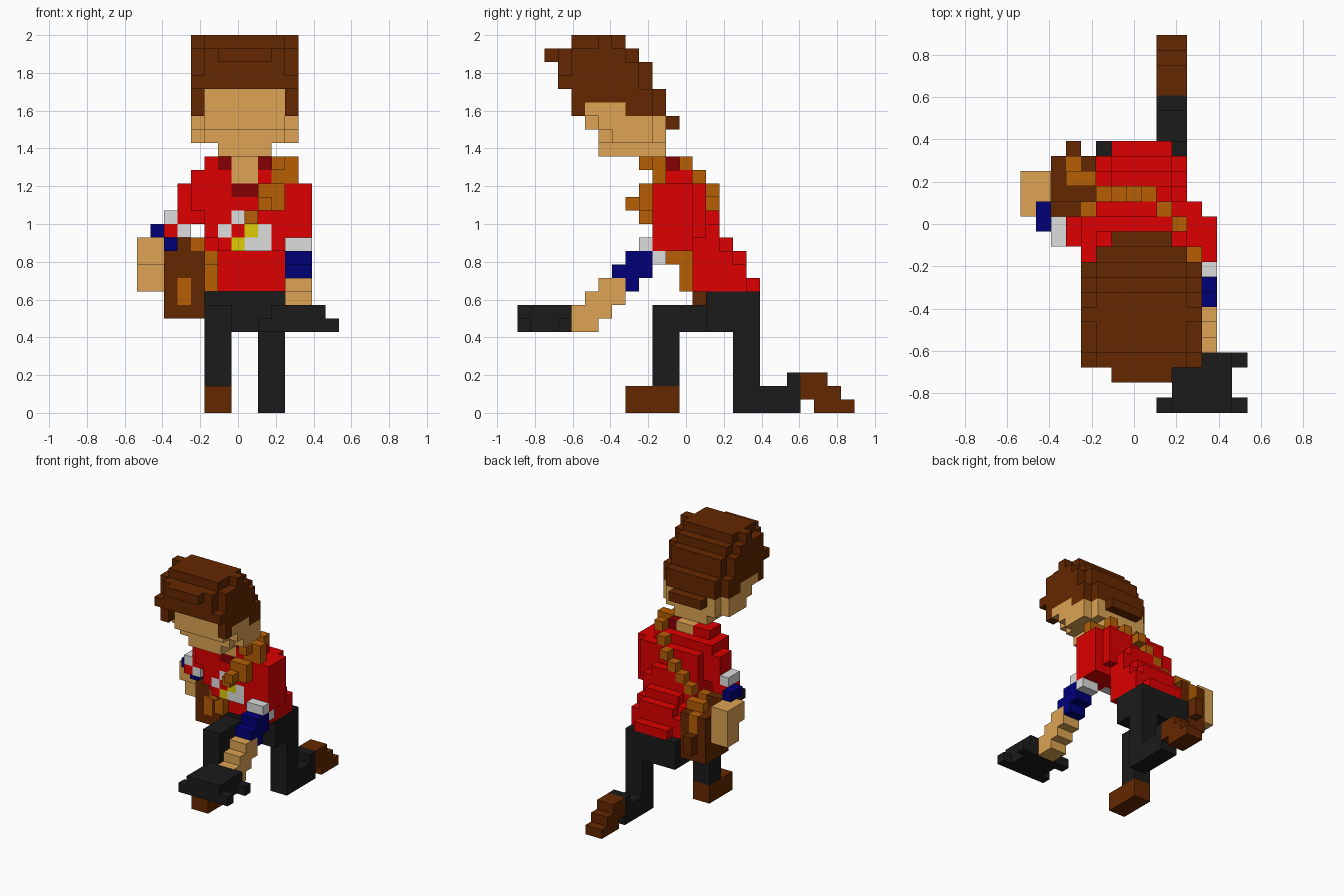
import bpy
import bmesh

cube = bpy.data.objects.get("Cube")
if cube:
    bpy.data.objects.remove(cube, do_unlink=True)

UNIT = 2 / 28                     # edge of one block
ORIGIN = (-7.5, -12.5, 0)         # centres the block grid
MIDDLE = 8                        # grid line through the middle of the head


def linear(value):
    value /= 255
    return value / 12.92 if value < 0.04 else ((value + 0.055) / 1.055) ** 2.4


def make_material(name, *rgb):
    colour = [linear(c) for c in rgb] + [1]
    mat = bpy.data.materials.new(name)
    mat.use_nodes = True
    mat.diffuse_color = colour
    shader = mat.node_tree.nodes["Principled BSDF"]
    shader.inputs["Base Color"].default_value = colour
    shader.inputs["Roughness"].default_value = 0.9
    return mat


red = make_material("red cloth", 221, 0, 0)
maroon = make_material("dark red cloth", 134, 0, 4)
skin = make_material("skin", 221, 164, 84)
brown = make_material("dark brown", 100, 39, 0)
tan = make_material("strap leather", 183, 95, 5)
black = make_material("black cloth", 27, 27, 28)
white = make_material("pale grey cloth", 221, 221, 221)
blue = make_material("navy cloth", 0, 0, 119)
gold = make_material("yellow metal", 221, 204, 5)

cells = {}                        # block position -> part name
part_material = {}


def span(value):
    return range(*value) if isinstance(value, tuple) else [value]


def fill(part, material, x, y, z):
    """Fill a range of blocks; later parts replace earlier ones."""
    part_material[part] = material
    for i in span(x):
        for j in span(y):
            for k in span(z):
                cells[i, j, k] = part


def centred(part, material, half_width, y, z):
    fill(part, material, (MIDDLE - half_width, MIDDLE + half_width), y, z)


# Front leg with its shoe
fill("right_thigh", black, x=(5, 7), y=(10, 18), z=(6, 8))
fill("right_shin", black, x=(5, 7), y=(10, 12), z=(2, 8))
fill("right_shoe", brown, x=(5, 7), y=(8, 12), z=(0, 2))

# Kneeling leg with a shoe that steps down to the toe
fill("left_thigh", black, x=(9, 11), y=(16, 18), z=(0, 9))
fill("left_shin", black, x=(9, 11), y=(16, 21), z=(0, 2))
fill("left_shin", black, x=(9, 11), y=20, z=2)
fill("left_shoe", brown, x=(9, 11), y=21, z=(1, 3))
for step in range(3):
    fill("left_shoe", brown, x=(9, 11), y=22 + step, z=(0, 3 - step))

# Hips
fill("hips", black, x=(5, 11), y=(14, 18), z=(6, 9))

# Leaning shirt, one layer after another, rounded at the back
centred("shirt", red, 2, y=17, z=9)
centred("shirt", red, 3, y=(13, 17), z=(9, 11))
centred("shirt", red, 3, y=(13, 16), z=11)
centred("shirt", red, 2, y=16, z=11)
centred("shirt", red, 3, y=(11, 15), z=12)
centred("shirt", red, 2, y=15, z=12)
fill("shirt", red, x=(6, 11), y=10, z=12)
centred("shirt", red, 3, y=(10, 14), z=(13, 17))
centred("shirt", red, 3, y=14, z=13)
centred("shirt", red, 2, y=14, z=14)
fill("shirt", red, x=(4, 11), y=(10, 13), z=17)
fill("shirt", red, x=(5, 10), y=(10, 12), z=18)

# Collar and neck
fill("collar", maroon, x=6, y=10, z=18)
fill("collar", maroon, x=9, y=(10, 12), z=18)
fill("collar", maroon, x=(7, 9), y=10, z=16)
fill("neck", skin, x=(7, 9), y=(10, 12), z=(17, 19))

# Shirt print and buckle
fill("shirt_print", white, x=7, y=10, z=14)
fill("shirt_print", white, x=6, y=10, z=13)
fill("shirt_print", white, x=9, y=10, z=13)
fill("shirt_print", white, x=(8, 10), y=10, z=12)
fill("buckle", gold, x=8, y=10, z=13)
fill("buckle", gold, x=7, y=10, z=12)

# Left arm reaching forward and down
fill("left_sleeve", red, x=11, y=(10, 14), z=(13, 17))
fill("left_sleeve", red, x=12, y=(10, 13), z=(13, 17))
fill("left_sleeve", red, x=(11, 13), y=(10, 13), z=12)
fill("left_cuff", white, x=(11, 13), y=9, z=12)
fill("left_cuff", white, x=(11, 13), y=10, z=11)
fill("left_band", blue, x=(11, 13), y=(8, 10), z=11)
fill("left_band", blue, x=(11, 13), y=(7, 10), z=10)
fill("left_band", blue, x=(11, 13), y=8, z=9)
fill("left_hand", skin, x=(11, 13), y=(6, 8), z=9)
fill("left_hand", skin, x=(11, 13), y=(5, 8), z=8)
fill("left_hand", skin, x=(11, 13), y=(4, 7), z=7)
fill("left_hand", skin, x=(11, 13), y=(4, 6), z=6)

# Right arm bent back to the hip
fill("right_sleeve", red, x=(3, 5), y=(11, 13), z=(14, 17))
fill("right_sleeve", red, x=4, y=10, z=(15, 17))
fill("right_sleeve", red, x=(2, 4), y=(11, 13), z=13)
fill("right_cuff", white, x=2, y=(11, 13), z=14)
fill("right_cuff", white, x=3, y=11, z=13)
fill("right_band", blue, x=1, y=(12, 14), z=13)
fill("right_band", blue, x=2, y=12, z=12)
fill("right_hand", skin, x=(0, 2), y=(13, 16), z=(11, 13))
fill("right_hand", skin, x=(0, 2), y=(14, 16), z=(9, 11))

# Holster at the right hip
fill("holster", brown, x=(2, 5), y=(13, 17), z=(7, 12))
fill("holster", brown, x=(2, 4), y=13, z=12)
fill("holster", brown, x=3, y=17, z=(8, 10))
fill("holster_trim", tan, x=3, y=13, z=(8, 10))
fill("holster_trim", tan, x=3, y=(15, 17), z=(10, 12))
fill("holster_trim", tan, x=3, y=15, z=12)
fill("holster_trim", tan, x=4, y=15, z=12)

# Strap: down the chest, over the shoulder and across the back
fill("strap", tan, x=10, y=9, z=18)
fill("strap", tan, x=(10, 12), y=10, z=(17, 19))
fill("strap", tan, x=(9, 11), y=9, z=(15, 17))
fill("strap", tan, x=9, y=8, z=15)
fill("strap", tan, x=8, y=9, z=14)
fill("strap", tan, x=5, y=(11, 13), z=11)
fill("strap", tan, x=5, y=12, z=(9, 11))
fill("strap", tan, x=4, y=13, z=12)
fill("strap", tan, x=10, y=12, z=18)
fill("strap", tan, x=9, y=13, z=17)
fill("strap", tan, x=8, y=14, z=16)
fill("strap", tan, x=7, y=14, z=15)
fill("strap", tan, x=6, y=14, z=14)
fill("strap", tan, x=5, y=14, z=13)

# Head
centred("head", skin, 2, y=(6, 11), z=19)
centred("head", skin, 3, y=(6, 11), z=20)
centred("head", skin, 4, y=(7, 10), z=20)
centred("head", skin, 3, y=(5, 11), z=(21, 24))
centred("head", skin, 4, y=(6, 10), z=21)
centred("head", skin, 4, y=(5, 8), z=22)

# Hair: (front, wide from, back, level) layers with rounded corners
for front, wide, back, level in ((8, 8, 11, 22), (5, 5, 11, 23), (3, 3, 10, 24),
                                 (3, 4, 10, 25), (3, 4, 9, 26), (4, 6, 8, 27)):
    centred("hair", brown, 3, y=(front, back), z=level)
    centred("hair", brown, 4, y=(wide, back - 1), z=level)
centred("head", skin, 3, y=5, z=23)
centred("hair", brown, 2, y=2, z=26)
centred("hair", brown, 2, y=11, z=21)
for side in (4, 11):
    fill("hair", brown, x=side, y=4, z=(22, 24))

# Three-cornered hat held low in the left hand
fill("hat", black, x=(10, 14), y=(0, 4), z=(6, 8))
for edge in (0, 3):
    fill("hat", black, x=(9, 15), y=edge, z=6)


# Turn each part into a mesh of its outer block faces
def build_part(name):
    bm = bmesh.new()
    corners = {}

    def corner(point):
        if point not in corners:
            corners[point] = bm.verts.new([(p + o) * UNIT for p, o in zip(point, ORIGIN)])
        return corners[point]

    for cell in [c for c, part in cells.items() if part == name]:
        for axis in range(3):
            u, v = (axis + 1) % 3, (axis + 2) % 3
            for side in (0, 1):
                neighbour = list(cell)
                neighbour[axis] += 2 * side - 1
                if tuple(neighbour) in cells:
                    continue
                loop = []
                for a, b in ((0, 0), (1, 0), (1, 1), (0, 1)):
                    point = list(cell)
                    point[axis] += side
                    point[u] += a
                    point[v] += b
                    loop.append(corner(tuple(point)))
                bm.faces.new(loop if side else loop[::-1])
    mesh = bpy.data.meshes.new(name)
    bm.to_mesh(mesh)
    bm.free()
    mesh.materials.append(part_material[name])
    bpy.context.collection.objects.link(bpy.data.objects.new(name, mesh))


for part_name in part_material:
    build_part(part_name)
